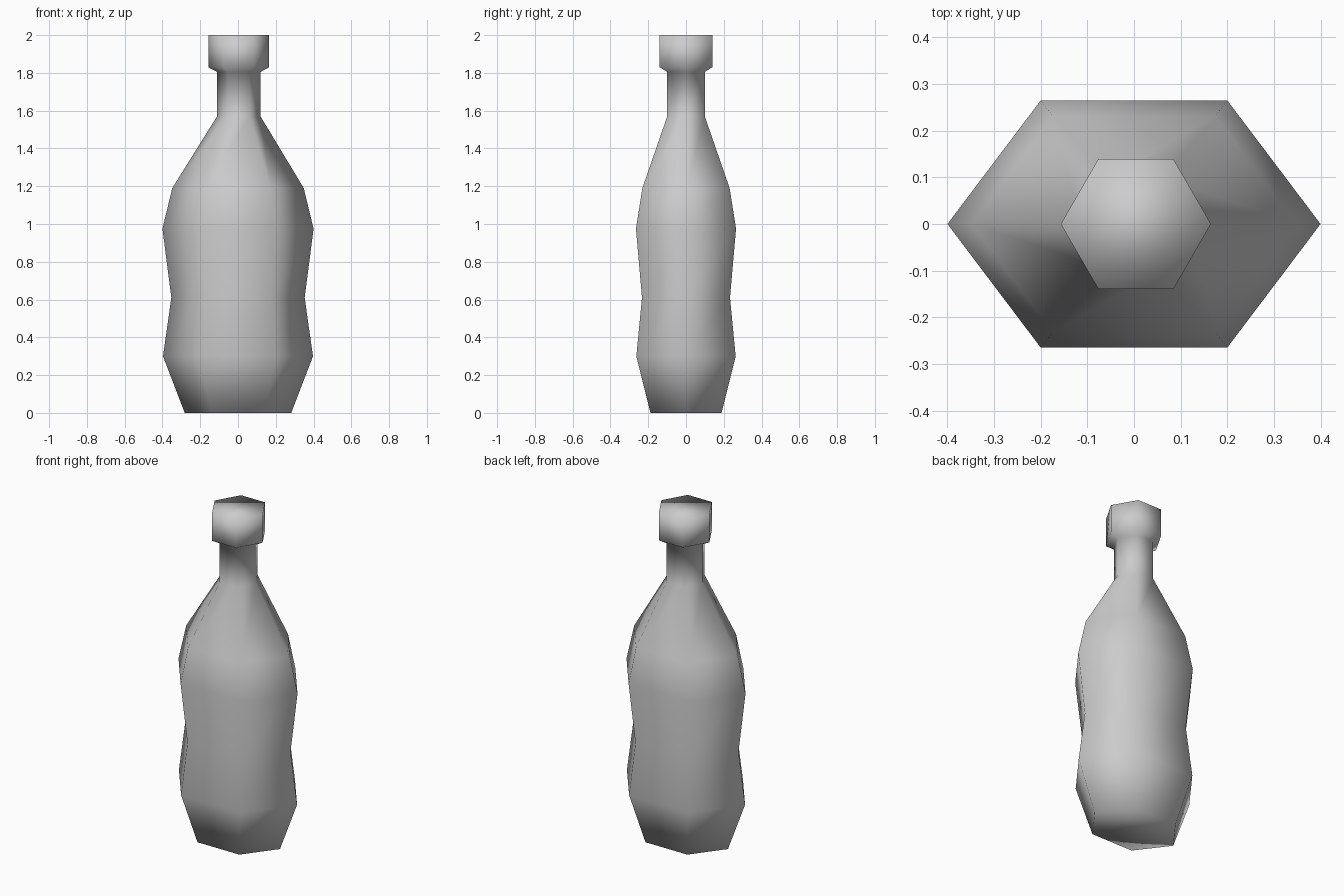
import bpy, bmesh
from math import cos, sin, pi

if "Cube" in bpy.data.objects:
    bpy.data.objects.remove(bpy.data.objects["Cube"])

SIDES = 6
# Profile rings: height, x radius, y half-depth, x offset
RINGS = [
    (0.00, 0.282, 0.188, 0.0),     # base
    (0.30, 0.397, 0.263, 0.0),     # lower bulge
    (0.61, 0.353, 0.233, 0.0),     # waist
    (0.975, 0.40, 0.265, 0.0),     # upper bulge
    (1.19, 0.348, 0.231, 0.0),     # shoulder
    (1.57, 0.115, 0.0995, 0.004),  # neck
    (1.805, 0.115, 0.0995, 0.004),
    (1.83, 0.161, 0.1395, 0.004),  # cap
    (2.00, 0.161, 0.1395, 0.004),
]


def lofted_hexagons(name, rings):
    bm = bmesh.new()
    loops = []
    for z, rx, hy, ox in rings:
        ry = hy / sin(pi / 3)
        loops.append([bm.verts.new((ox + rx * cos(2 * pi * i / SIDES),
                                    ry * sin(2 * pi * i / SIDES), z))
                      for i in range(SIDES)])
    for a, b in zip(loops, loops[1:]):
        for i in range(SIDES):
            j = (i + 1) % SIDES
            bm.faces.new((a[i], a[j], b[j], b[i]))
    bm.faces.new(loops[0][::-1])
    bm.faces.new(loops[-1])
    bmesh.ops.recalc_face_normals(bm, faces=bm.faces)
    for f in bm.faces:
        f.smooth = True
    mesh = bpy.data.meshes.new(name)
    bm.to_mesh(mesh)
    bm.free()
    obj = bpy.data.objects.new(name, mesh)
    bpy.context.collection.objects.link(obj)
    return obj


# Bottle with its neck and cap as one smooth-shaded low-poly skin
lofted_hexagons("bottle", RINGS)
